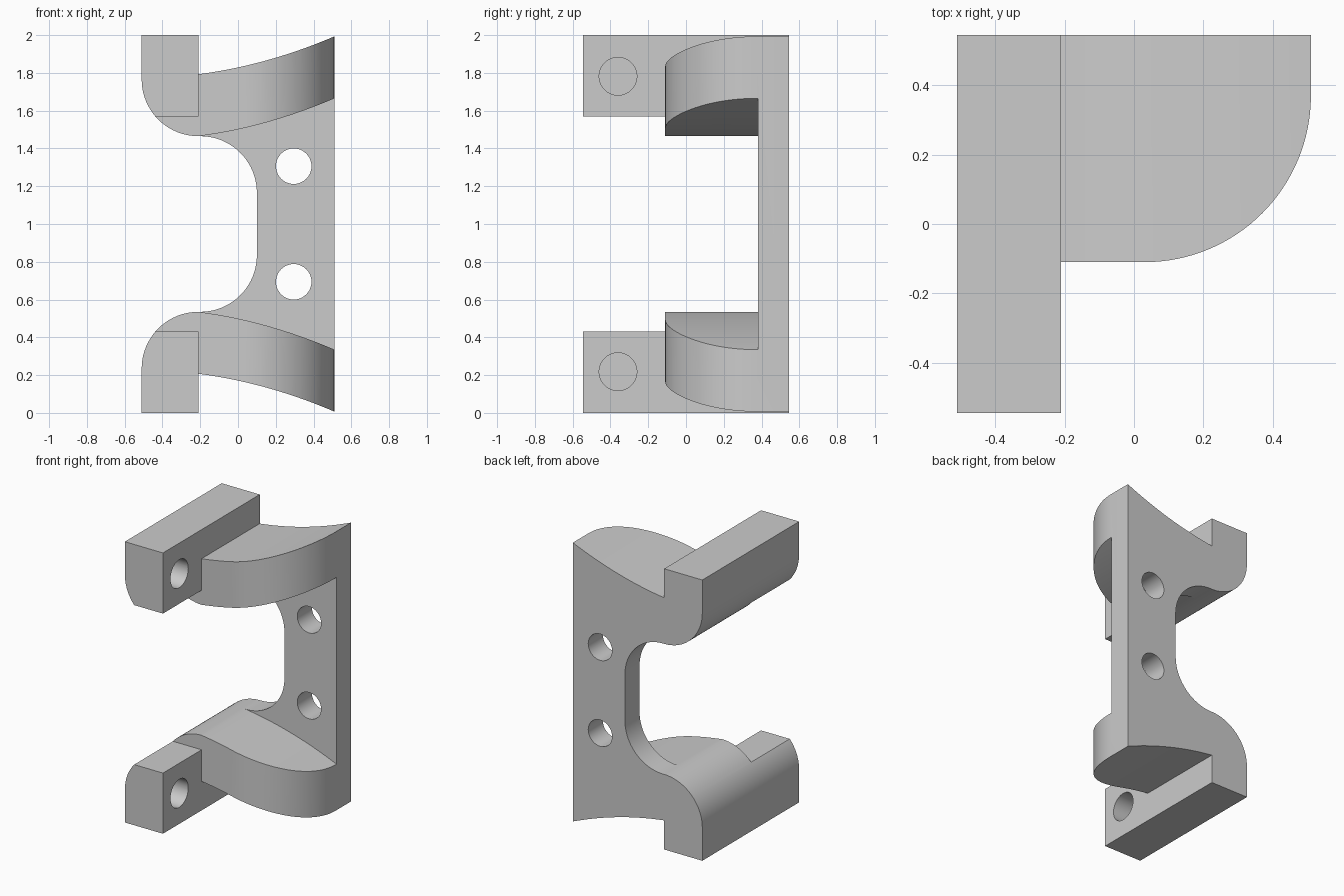
import bpy, bmesh
from math import sin, cos, pi, radians
from mathutils import Vector

if "Cube" in bpy.data.objects:
    bpy.data.objects.remove(bpy.data.objects["Cube"], do_unlink=True)

grey = bpy.data.materials.new("plain grey")
grey.use_nodes = True
COLOUR = (0.6, 0.6, 0.6, 1)
grey.diffuse_color = COLOUR
grey.node_tree.nodes["Principled BSDF"].inputs["Base Color"].default_value = COLOUR

LEFT, STEP, RIGHT = -0.51, -0.21, 0.51     # rail and plate limits across
HALF_DEPTH, ARM_FRONT, PLATE_FRONT = 0.545, -0.11, 0.38


def arc(cx, cy, r, a0, a1, n=20):
    """Points of a circular arc, angles in degrees."""
    angles = [radians(a0 + (a1 - a0) * i / n) for i in range(n + 1)]
    return [(cx + r * cos(a), cy + r * sin(a)) for a in angles]


def sweep(z0, n=24):
    """Gently curved arm edge, from the rail out to the right side."""
    pts = []
    for i in range(n + 1):
        t = i / n
        x = STEP + (RIGHT - STEP) * t
        pts.append((x, z0 - 0.2 * t + 0.108 * t * (1 - t)))
    return pts


def mirrored(pts):
    """Closed outline: the points followed by their reflection about z = 1."""
    return pts + [(x, 2 - z) for x, z in reversed(pts)]


def prism(name, pts, axis, start, end):
    """Extrude a 2D outline along an axis."""
    place = {"X": lambda a, b: (start, a, b),
             "Y": lambda a, b: (a, start, b),
             "Z": lambda a, b: (a, b, start)}[axis]
    step = Vector([(end - start) * (axis == k) for k in "XYZ"])
    bm = bmesh.new()
    face = bm.faces.new([bm.verts.new(place(a, b)) for a, b in pts])
    new = bmesh.ops.extrude_face_region(bm, geom=[face], use_keep_orig=True)["geom"]
    bmesh.ops.translate(bm, vec=step, verts=[g for g in new if isinstance(g, bmesh.types.BMVert)])
    bmesh.ops.recalc_face_normals(bm, faces=bm.faces)
    mesh = bpy.data.meshes.new(name)
    bm.to_mesh(mesh)
    bm.free()
    mesh.materials.append(grey)
    obj = bpy.data.objects.new(name, mesh)
    bpy.context.collection.objects.link(obj)
    return obj


# Bracket body: rails, arms and plate share one front outline
lower = list(reversed(sweep(0.207))) + [(STEP, 0), (LEFT, 0)]
lower += arc(STEP, 0.235, 0.3, 180, 90)
lower += arc(-0.2, 0.835, 0.3, -90, 0)
bracket = prism("bracket", mirrored(lower), "Y", -HALF_DEPTH, HALF_DEPTH)

# Space between the two arms, in front of the plate
window = sweep(0.535) + [(0.6, 0.335)]
cutters = [prism("arm_gap_cutter", mirrored(window), "Y", -0.7, PLATE_FRONT)]

# Rounded front of the arms
plan = [(STEP, -0.7), (STEP, ARM_FRONT)] + arc(0.03, 0.37, 0.48, -90, 0, 32)
plan += [(0.6, 0.37), (0.6, -0.7)]
cutters.append(prism("arm_front_cutter", plan, "Z", -0.2, 2.2))

# Flat inner faces of the rail ends
cutters.append(prism("rail_end_cutter", mirrored([(-0.6, 0.432), (-0.15, 0.432)]),
                     "Y", -0.7, ARM_FRONT))

# Screw holes through the plate and blind holes in the rails
for side, plate_z, rail_z in (("lower", 0.694, 0.218), ("upper", 1.306, 1.782)):
    cutters.append(prism(side + "_plate_hole_cutter",
                         arc(0.295, plate_z, 0.094, 0, 360, 40)[:-1], "Y", 0.2, 0.7))
    cutters.append(prism(side + "_rail_hole_cutter",
                         arc(-0.36, rail_z, 0.1, 0, 360, 40)[:-1], "X", -0.45, -0.12))

bpy.ops.object.select_all(action="DESELECT")
bpy.context.view_layer.objects.active = bracket
bracket.select_set(True)
for cutter in cutters:
    cutter.hide_render = True
    mod = bracket.modifiers.new(cutter.name, "BOOLEAN")
    mod.operation = "DIFFERENCE"
    mod.solver = "EXACT"
    mod.object = cutter
    bpy.ops.object.modifier_apply(modifier=mod.name)
    bpy.data.objects.remove(cutter, do_unlink=True)

bpy.ops.object.shade_smooth_by_angle(angle=radians(30))
